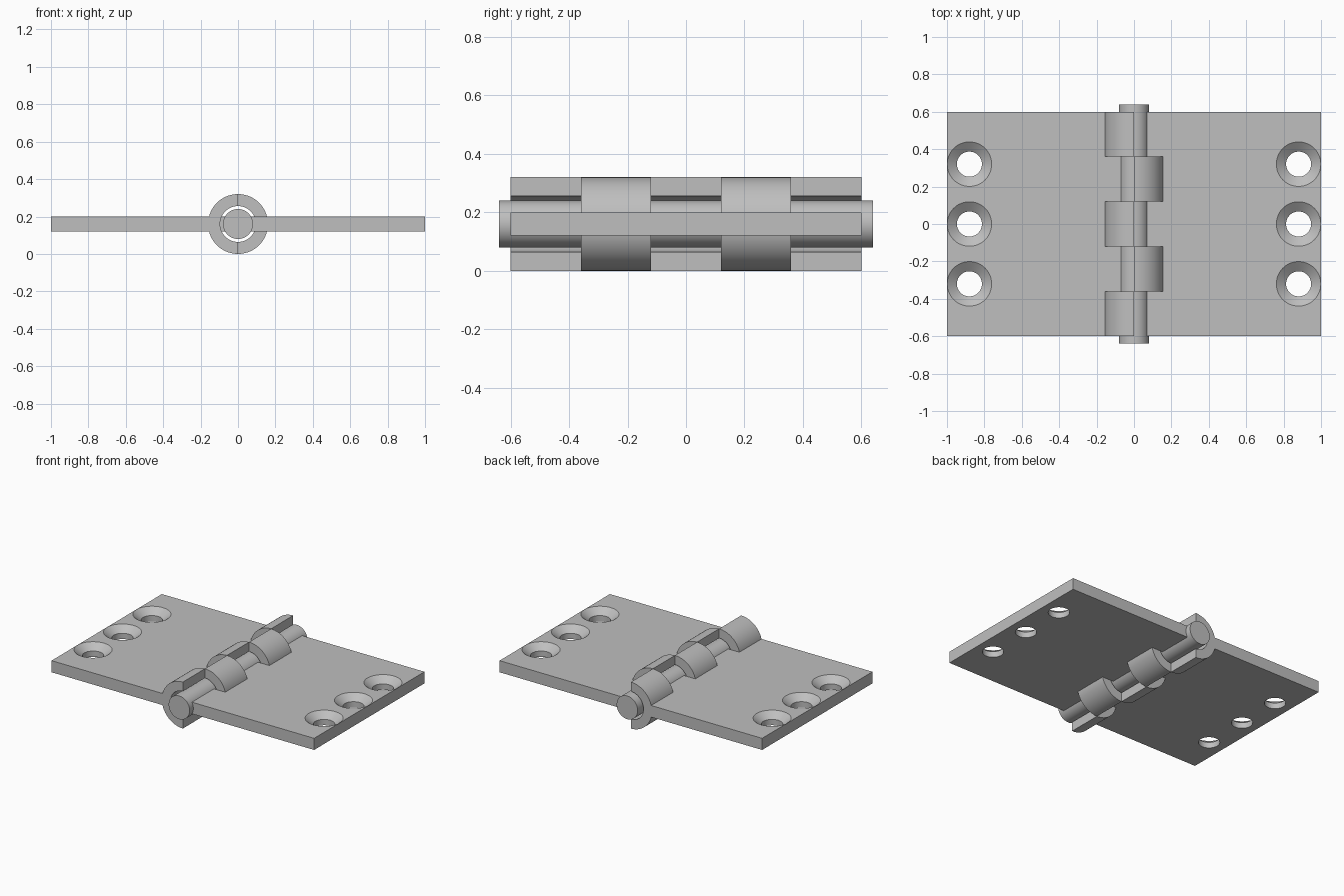
import bpy, bmesh
from math import sin, cos, pi, radians
from mathutils import Vector

if "Cube" in bpy.data.objects:
    bpy.data.objects.remove(bpy.data.objects["Cube"])

AXIS_Z = 0.16            # height of the pin
KNUCKLE_R, BORE_R, PIN_R = 0.16, 0.096, 0.08
HALF_T, HALF_LEN = 0.04, 0.6

steel = bpy.data.materials.new("grey steel")
steel.use_nodes = True
grey = (0.52, 0.52, 0.52, 1)
steel.diffuse_color = grey
steel.node_tree.nodes["Principled BSDF"].inputs["Base Color"].default_value = grey


def finish(name, bm):
    bmesh.ops.recalc_face_normals(bm, faces=bm.faces)
    mesh = bpy.data.meshes.new(name)
    bm.to_mesh(mesh)
    bm.free()
    mesh.materials.append(steel)
    obj = bpy.data.objects.new(name, mesh)
    bpy.context.collection.objects.link(obj)
    return obj


def prism(name, outline, y0, y1):
    """Extrude an x-z outline along y."""
    bm = bmesh.new()
    face = bm.faces.new([bm.verts.new((x, y0, z)) for x, z in outline])
    grown = bmesh.ops.extrude_face_region(bm, geom=[face])["geom"]
    verts = [v for v in grown if isinstance(v, bmesh.types.BMVert)]
    bmesh.ops.translate(bm, verts=verts, vec=(0, y1 - y0, 0))
    return finish(name, bm)


def arc(radius, start, end, steps):
    angles = [start + (end - start) * i / steps for i in range(steps + 1)]
    return [(radius * cos(a), AXIS_Z + radius * sin(a)) for a in angles]


def circle(radius, steps=64):
    return arc(radius, 0, 2 * pi, steps)[:-1]


def countersink(x, y):
    """Turned cutter for one screw hole."""
    profile = [(0, 0.05), (0.067, 0.05), (0.067, 0.16), (0.132, 0.21), (0, 0.21)]
    bm = bmesh.new()
    verts = [bm.verts.new((x + r, y, z)) for r, z in profile]
    edges = [bm.edges.new(pair) for pair in zip(verts, verts[1:])]
    bmesh.ops.spin(bm, geom=verts + edges, cent=(x, y, 0), axis=(0, 0, 1),
                   angle=2 * pi, steps=48, use_duplicate=False)
    bmesh.ops.remove_doubles(bm, verts=bm.verts, dist=0.0001)
    return finish("screw_hole_cutter", bm)


def combine(obj, tool, operation):
    mod = obj.modifiers.new(operation.lower(), "BOOLEAN")
    mod.operation, mod.solver, mod.object = operation, "EXACT", tool
    bpy.context.view_layer.objects.active = obj
    bpy.ops.object.modifier_apply(modifier=mod.name)
    bpy.data.objects.remove(tool)


def smooth(obj):
    obj.data.shade_smooth()
    obj.data.set_sharp_from_angle(angle=radians(30))


def leaf(name, side, knuckle_centres):
    # Flat plate reaching in to the pin
    low, high = AXIS_Z - HALF_T, AXIS_Z + HALF_T
    inner, outer = side * 0.06, side * 1.0
    obj = prism(name, [(inner, low), (outer, low), (outer, high), (inner, high)],
                -HALF_LEN, HALF_LEN)
    # Half-round knuckles, then the bore through each
    half = [(side * x, z) for x, z in arc(KNUCKLE_R, -pi / 2, pi / 2, 32)]
    for y in knuckle_centres:
        combine(obj, prism("knuckle", half, y - 0.12, y + 0.12), "UNION")
    for y in knuckle_centres:
        y0, y1 = y - 0.12, y + 0.12
        y0 -= 0.05 if y0 < -0.59 else 0
        y1 += 0.05 if y1 > 0.59 else 0
        combine(obj, prism("bore_cutter", circle(BORE_R), y0, y1), "DIFFERENCE")
    # Countersunk screw holes
    for y in (-0.32, 0, 0.32):
        combine(obj, countersink(side * 0.88, y), "DIFFERENCE")
    smooth(obj)


leaf("right_leaf", -1, (-0.48, 0, 0.48))
leaf("left_leaf", 1, (-0.24, 0.24))

# Hinge pin
smooth(prism("hinge_pin", circle(PIN_R), -0.64, 0.64))
